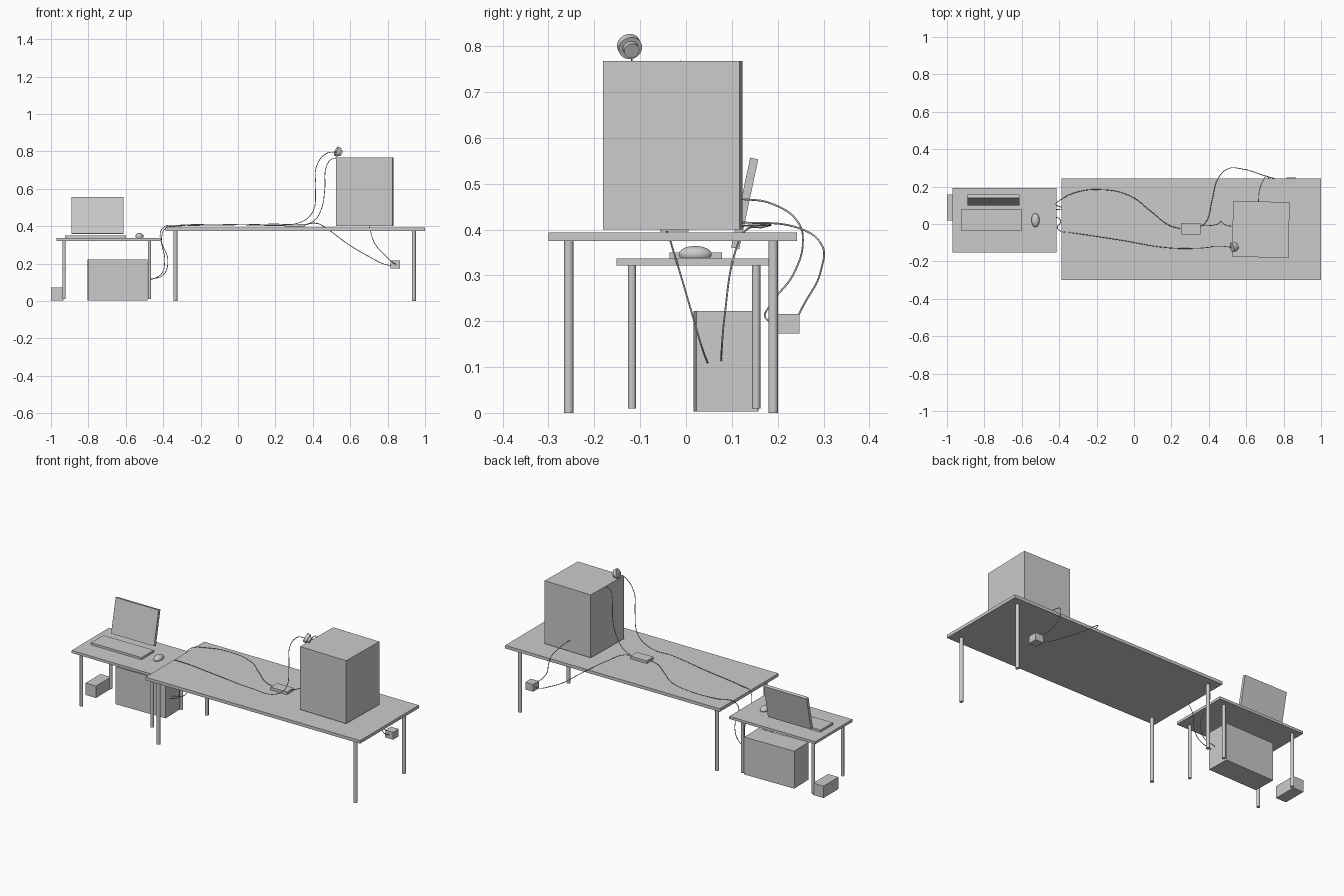
import bpy
from math import radians
from mathutils import Vector


def box(name, xs, ys, zs, rot=(0, 0, 0)):
    """Box from x, y, z ranges, optionally turned about its centre (degrees)."""
    r = (xs, ys, zs)
    bpy.ops.mesh.primitive_cube_add(size=1, location=[(a + b) / 2 for a, b in r],
                                    rotation=[radians(a) for a in rot])
    ob = bpy.context.object
    ob.name = name
    ob.scale = [b - a for a, b in r]
    bpy.ops.object.transform_apply(location=False, rotation=False, scale=True)
    return ob


def rod(name, start, end, r):
    """Smooth-sided cylinder between two points."""
    a, b = Vector(start), Vector(end)
    bpy.ops.mesh.primitive_cylinder_add(vertices=32, radius=r, depth=(b - a).length,
                                        location=(a + b) / 2,
                                        rotation=(b - a).to_track_quat('Z', 'Y').to_euler())
    bpy.context.object.name = name
    bpy.ops.object.shade_smooth_by_angle()


def cable(name, pts):
    """Thin round cable through the given points."""
    cu = bpy.data.curves.new(name, 'CURVE')
    cu.dimensions = '3D'
    cu.bevel_depth = 0.002
    cu.bevel_resolution = 2
    cu.use_fill_caps = True
    sp = cu.splines.new('BEZIER')
    sp.bezier_points.add(len(pts) - 1)
    for bp, p in zip(sp.bezier_points, pts):
        bp.co = p
        bp.handle_left_type = bp.handle_right_type = 'AUTO'
    bpy.context.collection.objects.link(bpy.data.objects.new(name, cu))


def table(name, xs, ys, zs, leg_x, leg_y, r, foot):
    box(name + "_top", xs, ys, zs)
    for x in leg_x:
        for y in leg_y:
            rod(name + "_leg", (x, y, foot), (x, y, zs[0]), r)


# Tables
table("large_table", (-0.388, 1.0), (-0.30, 0.242), (0.375, 0.393),
      (-0.335, 0.94), (-0.256, 0.19), 0.0105, 0.0)
table("small_table", (-0.97, -0.414), (-0.152, 0.192), (0.322, 0.337),
      (-0.93, -0.473), (-0.118, 0.153), 0.009, 0.01)

# Computer
box("computer_case", (-0.804, -0.485), (0.0195, 0.1535), (0.003, 0.222), (0, 0, 1.2))
box("monitor", (-0.89, -0.612), (0.119, 0.137), (0.357, 0.557), (-12, 0, 0))
box("keyboard", (-0.925, -0.599), (-0.036, 0.078), (0.337, 0.350))
bpy.ops.mesh.primitive_uv_sphere_add(segments=32, ring_count=16, radius=1,
                                     location=(-0.527, 0.02, 0.346))
mouse = bpy.context.object
mouse.name = "mouse"
mouse.scale = (0.022, 0.036, 0.018)
for v in mouse.data.vertices:      # flatten the underside
    v.co.z = max(v.co.z, -0.4)
bpy.ops.object.shade_smooth_by_angle()

# Floor box, wall outlet, controller, large chamber
box("floor_box", (-1.0, -0.933), (0.02, 0.158), (0.003, 0.073))
box("wall_outlet", (0.815, 0.866), (0.196, 0.248), (0.173, 0.216))
box("controller", (0.25, 0.356), (-0.057, 0.005), (0.396, 0.412))
box("chamber", (0.527, 0.829), (-0.178, 0.120), (0.40, 0.768), (0, 0, -1.2))

# Camera: round body and lens, looking right and down
axis = Vector((0.85, 0.2, -0.4)).normalized()
back = Vector((0.524, -0.125, 0.803))
rod("camera_body", back, back + axis * 0.019, 0.026)
rod("camera_lens", back + axis * 0.019, back + axis * 0.032, 0.017)

# Cables
cable("camera_cable", [
    (0.525, -0.125, 0.798), (0.47, -0.119, 0.787), (0.42, -0.12, 0.72), (0.415, -0.122, 0.60),
    (0.398, -0.125, 0.475), (0.33, -0.13, 0.42), (0.18, -0.127, 0.412), (-0.08, -0.085, 0.406),
    (-0.34, -0.046, 0.399), (-0.385, -0.04, 0.392), (-0.408, -0.025, 0.345),
    (-0.392, 0.015, 0.21), (-0.41, 0.034, 0.145), (-0.475, 0.047, 0.11)])
cable("controller_data_cable", [
    (0.25, -0.026, 0.404), (0.19, -0.008, 0.404), (0.085, 0.072, 0.406), (-0.02, 0.15, 0.409),
    (-0.18, 0.184, 0.41), (-0.32, 0.166, 0.405), (-0.395, 0.128, 0.396), (-0.416, 0.11, 0.36),
    (-0.375, 0.084, 0.21), (-0.40, 0.078, 0.14), (-0.475, 0.077, 0.115)])
cable("chamber_data_cable", [
    (0.356, -0.01, 0.406), (0.41, -0.008, 0.432), (0.448, 0.0, 0.50), (0.464, 0.014, 0.60),
    (0.47, 0.01, 0.71), (0.495, -0.008, 0.755), (0.528, -0.012, 0.767)])
cable("controller_power_cable", [
    (0.356, -0.018, 0.406), (0.39, 0.02, 0.415), (0.418, 0.13, 0.415), (0.448, 0.24, 0.405),
    (0.50, 0.294, 0.37), (0.58, 0.294, 0.31), (0.70, 0.258, 0.238), (0.78, 0.235, 0.198),
    (0.816, 0.225, 0.19)])
cable("chamber_power_cable", [
    (0.665, 0.118, 0.467), (0.672, 0.185, 0.457), (0.697, 0.245, 0.415), (0.708, 0.255, 0.375),
    (0.73, 0.238, 0.31), (0.795, 0.185, 0.237), (0.825, 0.173, 0.208), (0.845, 0.198, 0.195)])
